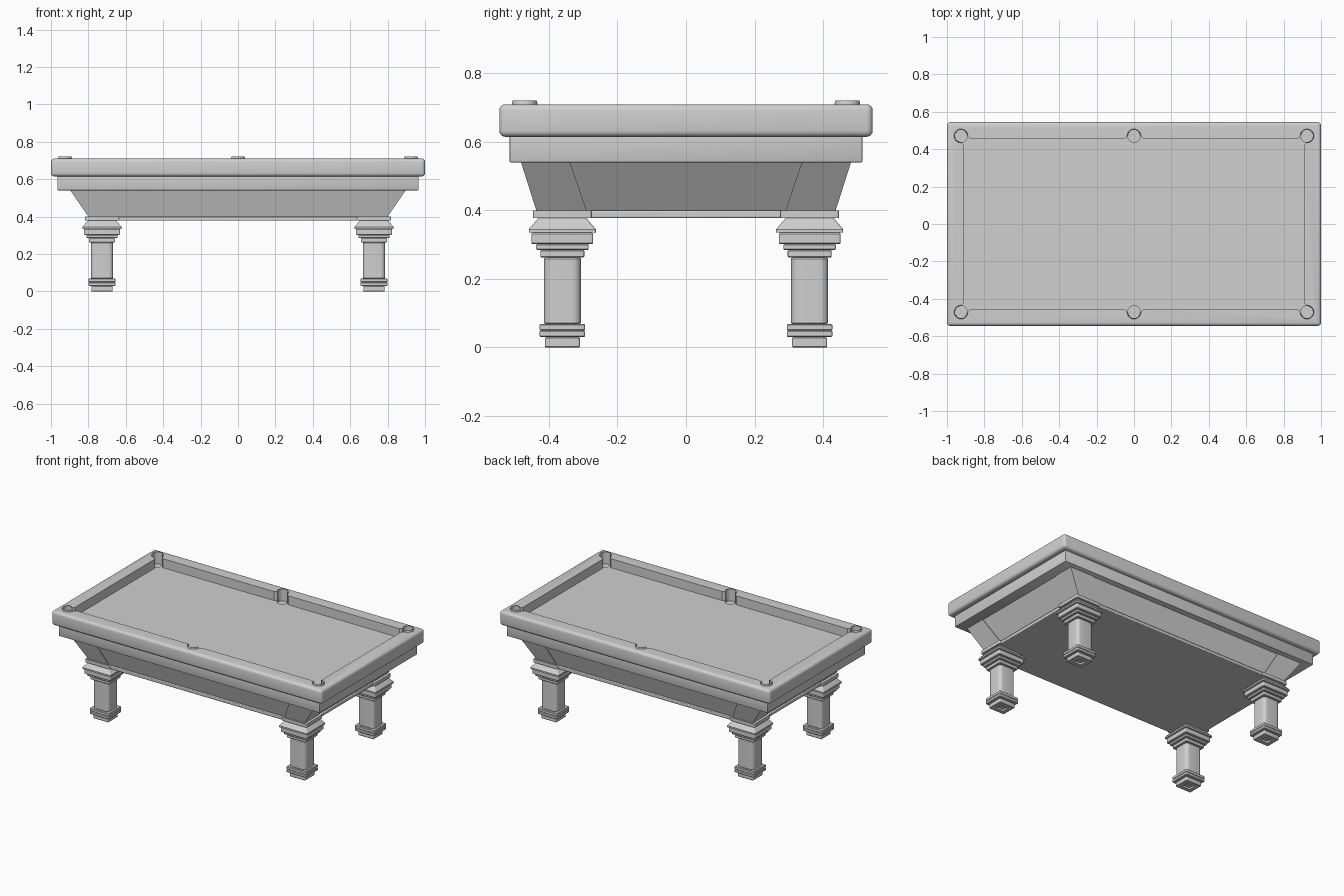
import bpy
import bmesh
from math import cos, sin, pi, radians, atan2

cube = bpy.data.objects.get("Cube")
if cube:
    bpy.data.objects.remove(cube, do_unlink=True)

grey = bpy.data.materials.new("plain grey")
grey.use_nodes = True
grey.diffuse_color = (0.63, 0.63, 0.63, 1)
grey.node_tree.nodes["Principled BSDF"].inputs["Base Color"].default_value = (0.63, 0.63, 0.63, 1)


def loft(name, rings):
    """Skin a list of equally long point rings and cap both ends."""
    bm = bmesh.new()
    loops = [[bm.verts.new(p) for p in ring] for ring in rings]
    n = len(loops[0])
    for a, b in zip(loops, loops[1:]):
        for i in range(n):
            j = (i + 1) % n
            bm.faces.new((a[i], a[j], b[j], b[i]))
    bm.faces.new(loops[0][::-1])
    bm.faces.new(loops[-1])
    bmesh.ops.recalc_face_normals(bm, faces=bm.faces)
    mesh = bpy.data.meshes.new(name)
    bm.to_mesh(mesh)
    bm.free()
    mesh.materials.append(grey)
    obj = bpy.data.objects.new(name, mesh)
    bpy.context.collection.objects.link(obj)
    return obj


def rect(x0, x1, y0, y1, z):
    return [(x0, y0, z), (x1, y0, z), (x1, y1, z), (x0, y1, z)]


def slab(name, x, y, z0, z1, bevel=0.0):
    obj = loft(name, [rect(-x, x, -y, y, z0), rect(-x, x, -y, y, z1)])
    if bevel:
        mod = obj.modifiers.new("soft_edges", "BEVEL")
        mod.width = bevel
        mod.segments = 4 if bevel > 0.01 else 2
    return obj


def prism(name, outline, z0, z1):
    return loft(name, [[(x, y, z) for x, y in outline] for z in (z0, z1)])


def circle(cx, cy, r, n=32):
    return [(cx + r * cos(2 * pi * i / n), cy + r * sin(2 * pi * i / n)) for i in range(n)]


def carve(obj, cutters):
    """Cut all cutters out, bake the result and remove the cutters."""
    for c in cutters:
        mod = obj.modifiers.new("cut", "BOOLEAN")
        mod.operation = "DIFFERENCE"
        mod.solver = "EXACT"
        mod.object = c
    deps = bpy.context.evaluated_depsgraph_get()
    baked = bpy.data.meshes.new_from_object(obj.evaluated_get(deps))
    obj.modifiers.clear()
    obj.data = baked
    for c in cutters:
        bpy.data.objects.remove(c, do_unlink=True)


def smooth(obj, angle=35):
    bpy.ops.object.select_all(action="DESELECT")
    obj.select_set(True)
    bpy.context.view_layer.objects.active = obj
    bpy.ops.object.shade_smooth_by_angle(angle=radians(angle))


PX, PY, PR = 0.925, 0.471, 0.036
BED = 0.65
pockets = [(sx * PX, sy * PY) for sx in (-1, 0, 1) for sy in (-1, 1)]

# Top rail: rounded slab with the playing area, pockets and pocket mouths cut out
rail = slab("top_rail", 1.0, 0.545, 0.615, 0.71, 0.018)
cutters = [slab("cut_field", 0.91, 0.455, 0.5, 0.8)]
for px, py in pockets:
    cutters.append(prism("cut_pocket", circle(px, py, PR), 0.5, 0.8))
    sx, sy = (1 if px > 0 else -1), (1 if py > 0 else -1)
    if px:
        mouth = [(0.909, 0.42), (0.925, 0.44), (0.895, 0.473), (0.872, 0.454)]
    else:
        mouth = [(-0.055, 0.454), (-0.035, 0.47), (0.035, 0.47), (0.055, 0.454)]
    cutters.append(prism("cut_mouth", [(x * sx, y * sy) for x, y in mouth], 0.5, 0.8))
carve(rail, cutters)
smooth(rail)

# Apron below the rail; its top is the playing bed with shallow pocket wells
apron = slab("apron_and_bed", 0.965, 0.515, 0.54, BED, 0.004)
carve(apron, [prism("cut_well", circle(px, py, PR - 0.002), BED - 0.01, 0.8) for px, py in pockets])
smooth(apron)

# Open pocket liners standing slightly above the rail
liner_section = [(0.037, BED - 0.012), (0.037, 0.714), (0.035, 0.721), (0.033, 0.721), (0.032, BED - 0.012)]
for px, py in pockets:
    corner = px != 0
    out = atan2(1 if py > 0 else -1, (1 if px > 0 else -1) if corner else 0)
    span = radians(130 if corner else 90)
    steps = 28
    rings = []
    for i in range(steps + 1):
        a = out - span + 2 * span * i / steps
        rings.append([(px + r * cos(a), py + r * sin(a), z) for r, z in liner_section])
    smooth(loft("pocket_liner", rings))

# Sloping cabinet body, and the thin moulding around its foot
loft("cabinet_body", [rect(-0.79, 0.79, -0.429, 0.429, 0.395),
                      rect(-0.895, 0.895, -0.477, 0.477, 0.545)])
smooth(slab("bottom_moulding", 0.805, 0.441, 0.378, 0.4, 0.004))


def rounded_square(cx, cy, hx, hy, r, z):
    pts = []
    for q in range(4):
        mid = pi / 4 + q * pi / 2
        ox = cx + (hx - r) * (1 if cos(mid) > 0 else -1)
        oy = cy + (hy - r) * (1 if sin(mid) > 0 else -1)
        for k in range(7):
            a = q * pi / 2 + k * pi / 12
            pts.append((ox + r * cos(a), oy + r * sin(a), z))
    return pts


# Leg tiers from floor to capital: half depth, corner radius, bottom, top
S, C = 0.006, 0.003
tiers = [(0.051, S, 0, 0.03), (0.066, S, 0.03, 0.049), (0.066, S, 0.049, 0.069),
         (0.054, 0.024, 0.069, 0.262), (0.064, S, 0.262, 0.285),
         (0.077, S, 0.285, 0.302), (0.09, S, 0.302, 0.335)]
leg_profile = [(0.022, S, 0.012), (0.022, S, 0)]
for half, r, z0, z1 in tiers:
    leg_profile += [(half - C, r - C, z0), (half, r, z0 + C), (half, r, z1 - C), (half - C, r - C, z1)]
# Flared capital and square cap
leg_profile += [(0.098, S, 0.335), (0.098, S, 0.345), (0.07, S, 0.378), (0.085, S, 0.378), (0.085, S, 0.4)]

for sx, side in ((-1, "right"), (1, "left")):
    for sy, depth in ((-1, "front"), (1, "back")):
        label = depth + "_" + side
        leg = loft(label + "_leg", [rounded_square(sx * 0.727, sy * 0.361, h + 0.006, h, r, z)
                                    for h, r, z in leg_profile])
        smooth(leg)
        # Slanted corner block linking leg and apron
        loft(label + "_corner_block",
             [rect(sx * 0.65, sx * 0.80, sy * 0.29, sy * 0.437, 0.4),
              rect(sx * 0.72, sx * 0.90, sy * 0.34, sy * 0.483, 0.545)])
